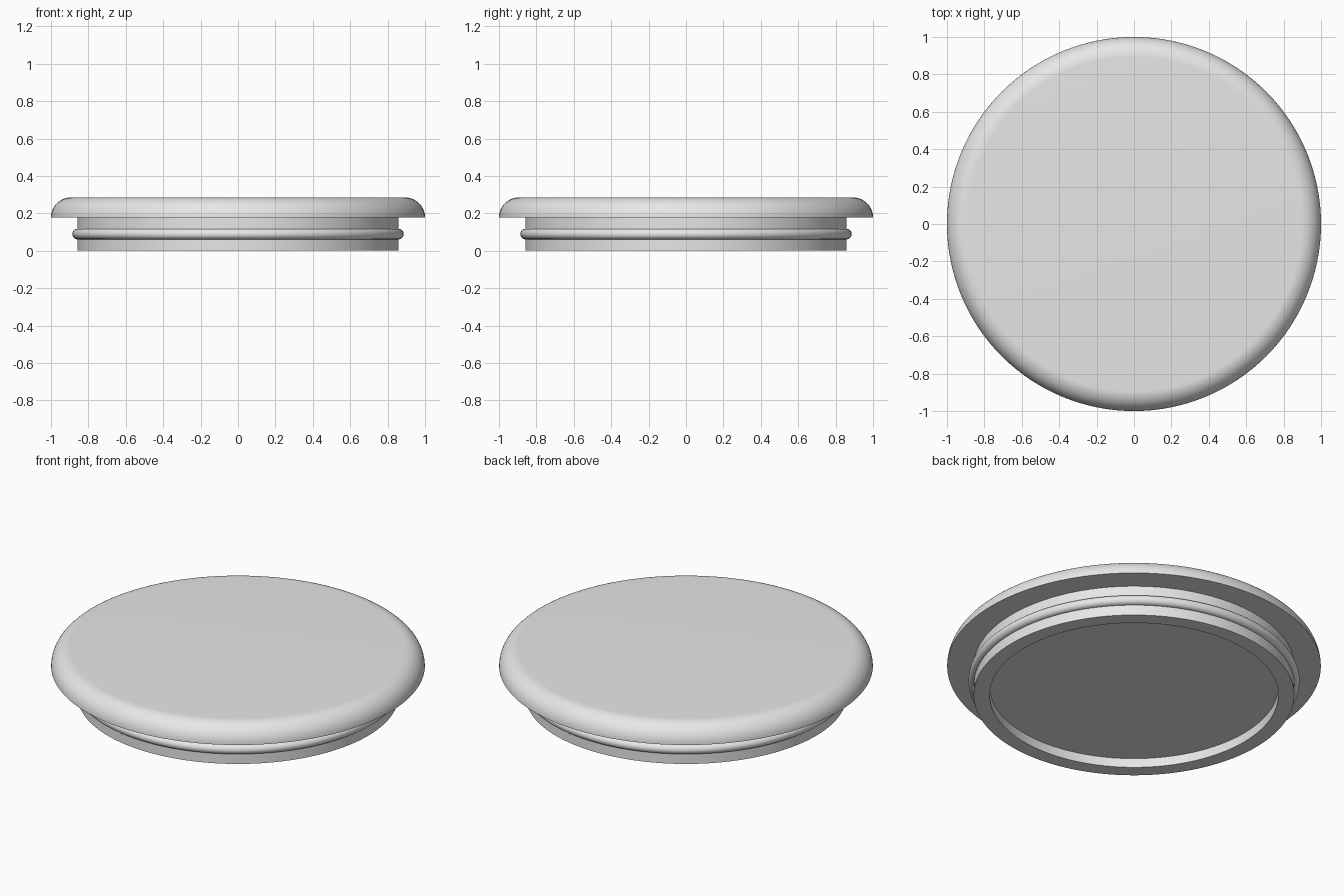
import bpy, bmesh
from math import sin, cos, pi, radians

cube = bpy.data.objects.get("Cube")
if cube:
    bpy.data.objects.remove(cube, do_unlink=True)

SEGMENTS = 128
TOP, FLANGE_Z, FLOOR_Z = 0.285, 0.178, 0.054
PLUG_R, INNER_R = 0.858, 0.773

grey = bpy.data.materials.new("light_grey")
grey.use_nodes = True
grey.diffuse_color = (0.8, 0.8, 0.8, 1)
grey.node_tree.nodes["Principled BSDF"].inputs["Base Color"].default_value = grey.diffuse_color


def arc(r, z, radius, start, end, steps):
    """Points of a circular arc in the radius/height plane."""
    angles = [radians(start + (end - start) * i / steps) for i in range(steps + 1)]
    return [(r + radius * cos(a), z + radius * sin(a)) for a in angles]


def lathe(name, profile, cap_start=False, cap_end=False):
    """Revolve a (radius, height) profile about z, optionally filling its ends."""
    bm = bmesh.new()
    turns = [2 * pi * j / SEGMENTS for j in range(SEGMENTS)]
    rings = [[bm.verts.new((r * cos(t), r * sin(t), z)) for t in turns] for r, z in profile]
    for low, high in zip(rings, rings[1:]):
        for j in range(SEGMENTS):
            k = (j + 1) % SEGMENTS
            bm.faces.new((low[j], low[k], high[k], high[j]))
    if cap_start:
        bm.faces.new(rings[0][::-1])
    if cap_end:
        bm.faces.new(rings[-1])
    mesh = bpy.data.meshes.new(name)
    bm.to_mesh(mesh)
    bm.free()
    mesh.materials.append(grey)
    obj = bpy.data.objects.new(name, mesh)
    bpy.context.collection.objects.link(obj)
    bpy.ops.object.select_all(action="DESELECT")
    obj.select_set(True)
    bpy.context.view_layer.objects.active = obj
    bpy.ops.object.shade_smooth_by_angle(angle=radians(35))
    return obj


# Wide cap with a rounded upper edge and flat overhang
edge = TOP - FLANGE_Z
lathe("lid_cap", [(PLUG_R, FLANGE_Z)] + arc(1 - edge, FLANGE_Z, edge, 0, 90, 16), cap_end=True)

# Plug below the cap, with a shallow recess underneath
lathe("lid_plug", [(INNER_R, FLOOR_Z), (INNER_R, 0), (PLUG_R, 0), (PLUG_R, FLANGE_Z)],
      cap_start=True)

# Rounded seal around the plug
lathe("seal_ring", arc(PLUG_R, 0.089, 0.028, -90, 90, 14))
